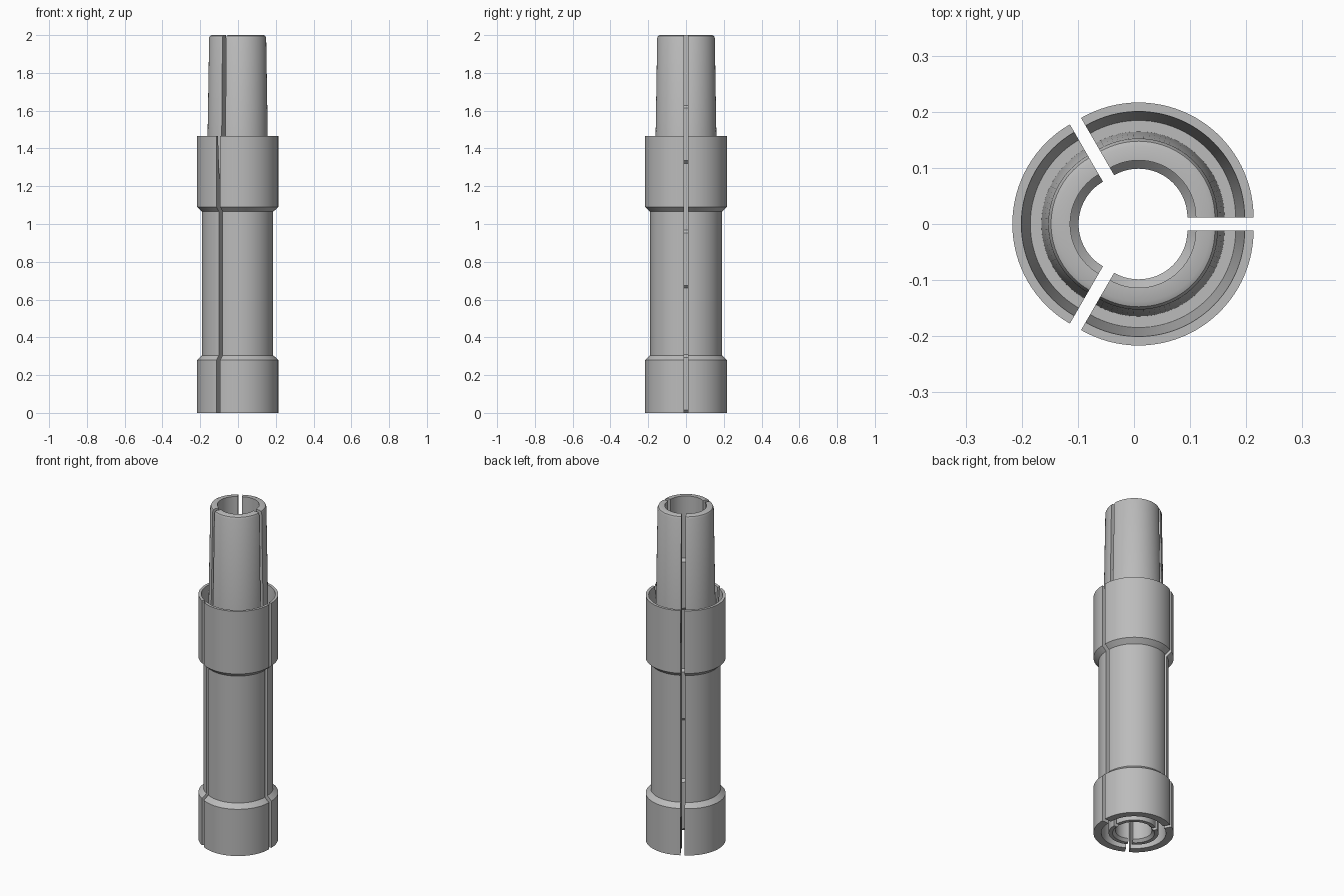
import bpy, bmesh, math

if "Cube" in bpy.data.objects:
    bpy.data.objects.remove(bpy.data.objects["Cube"])

SEGMENTS = 32      # facets per 120 degree jaw
SPREAD = 0.0133    # how far each jaw sits out from the axis

grey = bpy.data.materials.new("steel grey")
grey.diffuse_color = (0.5, 0.5, 0.5, 1)
grey.use_nodes = True
grey.node_tree.nodes["Principled BSDF"].inputs["Base Color"].default_value = grey.diffuse_color

# Cross-section of a jaw wall as (radius, height), a closed loop
outside = [(0.163, 0.0), (0.205, 0.0), (0.205, 0.28), (0.178, 0.305),
           (0.178, 1.065), (0.205, 1.09), (0.205, 1.465), (0.189, 1.465)]
top_recess = [(0.173, 1.24), (0.153, 1.24)]
nose = [(0.141, 1.985), (0.136, 1.996), (0.127, 2.0), (0.102, 2.0)]
# Three raised gripping lands inside the bore, from the top down
bore = []
for low, high in [(1.32, 1.62), (0.66, 0.96), (0.0, 0.30)]:
    bore += [(0.102, high + 0.008), (0.087, high - 0.007),
             (0.087, low + 0.015), (0.102, low)]
bottom_recess = [(0.123, 0.0), (0.123, 0.2), (0.163, 0.2)]
profile = outside + top_recess + nose + bore + bottom_recess


def make_jaw(name, middle):
    """Sweep the wall section through 120 degrees and move it outward."""
    bm = bmesh.new()
    dx, dy = SPREAD * math.cos(middle), SPREAD * math.sin(middle)
    rows = []
    for i in range(SEGMENTS + 1):
        a = middle + math.radians(-60 + 120 * i / SEGMENTS)
        rows.append([bm.verts.new((r * math.cos(a) + dx + 0.0015,
                                   r * math.sin(a) + dy, z))
                     for r, z in profile])
    n = len(profile)
    for a, b in zip(rows, rows[1:]):
        for j in range(n):
            k = (j + 1) % n
            bm.faces.new((a[j], b[j], b[k], a[k]))
    # Flat cut faces along the slits
    bm.faces.new(rows[0])
    bm.faces.new(rows[-1][::-1])
    bmesh.ops.recalc_face_normals(bm, faces=bm.faces)
    mesh = bpy.data.meshes.new(name)
    bm.to_mesh(mesh)
    bm.free()
    mesh.materials.append(grey)
    obj = bpy.data.objects.new(name, mesh)
    bpy.context.collection.objects.link(obj)
    bpy.ops.object.select_all(action='DESELECT')
    obj.select_set(True)
    bpy.context.view_layer.objects.active = obj
    bpy.ops.object.shade_smooth_by_angle(angle=math.radians(25))


# Three jaws with slits at 0, 120 and 240 degrees
for name, degrees in [("back_right_jaw", 60), ("left_jaw", 180), ("front_right_jaw", 300)]:
    make_jaw(name, math.radians(degrees))
